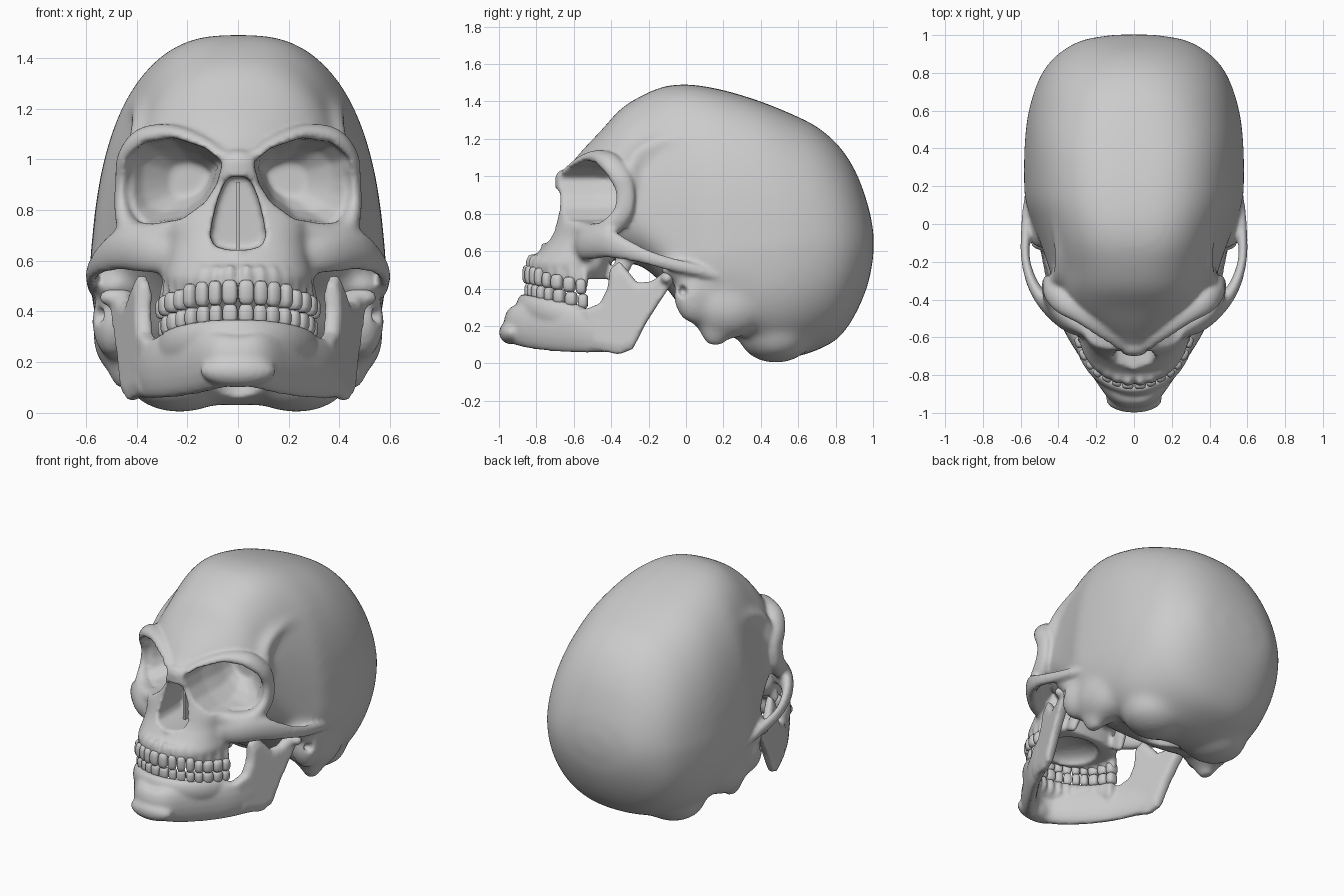
import bpy, bmesh, math
from mathutils import Vector

if "Cube" in bpy.data.objects:
    bpy.data.objects.remove(bpy.data.objects["Cube"])


def spline(rows, n=6):
    """Catmull-Rom through rows of any length."""
    out = []
    for i in range(len(rows) - 1):
        p = [rows[max(0, min(len(rows) - 1, i + k))] for k in (-1, 0, 1, 2)]
        for j in range(n):
            t = j / n
            out.append([0.5 * (2 * b + (c - a) * t + (2 * a - 5 * b + 4 * c - d) * t * t
                               + (3 * b - a - 3 * c + d) * t ** 3) for a, b, c, d in zip(*p)])
    return out + [list(rows[-1])]


def sp(v, e):
    return math.copysign(abs(v) ** e, v)


def loft(bm, rings, mirror=False):
    """Skin closed rings of points, capped at both ends."""
    for s in ((1, -1) if mirror else (1,)):
        vs = [[bm.verts.new((p[0] * s, p[1], p[2])) for p in r] for r in rings]
        n = len(vs[0])
        for a, b in zip(vs, vs[1:]):
            for i in range(n):
                bm.faces.new((a[i], a[(i + 1) % n], b[(i + 1) % n], b[i]))
        bm.faces.new(vs[0])
        bm.faces.new(vs[-1])


def tube(bm, rows, ref=(0, 0, 1), mirror=True):
    """Sweep an ellipse along rows of x, y, z, side radius, radius along ref."""
    rows, rings, ref = spline(rows), [], Vector(ref)
    for i, r in enumerate(rows):
        t = Vector(rows[min(i + 1, len(rows) - 1)][:3]) - Vector(rows[max(i - 1, 0)][:3])
        side = t.cross(ref).normalized()
        up = side.cross(t).normalized()
        rings.append([Vector(r[:3]) + side * r[3] * math.cos(k * math.tau / 16)
                      + up * r[4] * math.sin(k * math.tau / 16) for k in range(16)])
    loft(bm, rings, mirror)


def ball(bm, c, r, rot=0.0, e=1.0, mirror=True, seg=20):
    """Ellipsoid; e below 1 makes it boxier."""
    for s in ((1, -1) if mirror else (1,)):
        for v in bmesh.ops.create_uvsphere(bm, u_segments=seg, v_segments=seg // 2, radius=1)["verts"]:
            x, y, z = (sp(q, e) * k for q, k in zip(v.co, r))
            v.co = (s * (c[0] + x * math.cos(rot) - y * math.sin(rot)),
                    c[1] + x * math.sin(rot) + y * math.cos(rot), c[2] + z)


def finish(bm, name):
    bmesh.ops.recalc_face_normals(bm, faces=bm.faces)
    me = bpy.data.meshes.new(name)
    bm.to_mesh(me)
    bm.free()
    for p in me.polygons:
        p.use_smooth = True
    ob = bpy.data.objects.new(name, me)
    bpy.context.collection.objects.link(ob)
    return ob


def fuse(ob, size, soften=0):
    m = ob.modifiers.new("fuse", "REMESH")
    m.mode, m.voxel_size, m.use_smooth_shade = "VOXEL", size, True
    if soften:
        m = ob.modifiers.new("soften", "SMOOTH")
        m.factor, m.iterations = 0.5, soften


def combine(ob, other, operation):
    m = ob.modifiers.new(operation.lower(), "BOOLEAN")
    m.operation, m.object, m.solver = operation, other, "EXACT"
    other.hide_render = True
    other.display_type = "WIRE"


def arch(a, w=0.292, d=0.33):
    return w * math.sin(a), -0.52 - d * math.cos(a)


def bite(y):
    """Height of the biting plane."""
    return 0.43 - 0.2 * (y + 0.87)


dome, face, jaw, cut = (bmesh.new() for _ in range(4))

# braincase: y, top, bottom, half width, height of widest point, squareness
case = [(1.003, .70, .58, .10, .64, 2.2), (.975, .84, .43, .27, .64, 2.2), (.91, 1.02, .27, .39, .64, 2.2),
        (.82, 1.16, .14, .475, .64, 2.3), (.70, 1.265, .07, .53, .64, 2.5), (.55, 1.34, .03, .567, .63, 2.7),
        (.40, 1.40, .05, .58, .62, 2.9), (.25, 1.448, .14, .583, .60, 2.9), (.12, 1.478, .19, .575, .58, 2.9),
        (0, 1.492, .27, .535, .60, 2.9), (-.12, 1.48, .42, .49, .68, 2.8), (-.24, 1.43, .52, .45, .78, 2.6),
        (-.35, 1.36, .54, .42, .87, 2.4), (-.45, 1.25, .58, .35, .96, 2.3), (-.55, 1.145, .66, .23, .98, 2.2),
        (-.62, 1.065, .78, .14, .97, 2), (-.70, .995, .90, .06, .965, 2)]
rings = []
for y, zt, zb, w, zw, n in spline(case):
    ring = []
    for k in range(56):
        c, s = math.cos(k * math.tau / 56), math.sin(k * math.tau / 56)
        h = sp(s, 2 / n)
        ring.append((w * sp(c, 2 / n) * (1 - .12 * max(h, 0)), y, zw + (zt - zw if s > 0 else zw - zb) * h))
    rings.append(ring)
loft(dome, rings)

# skull base: back bulges, ear processes, jaw socket
ball(dome, (.23, .48, .15), (.22, .20, .15))
ball(dome, (.43, .22, .31), (.145, .22, .18))
ball(dome, (.45, .155, .20), (.065, .09, .12))
ball(dome, (.49, .04, .36), (.09, .11, .15))
ball(dome, (.48, -.03, .50), (.10, .11, .06))
# temple ridge
tube(dome, [(.43, -.31, .95, .04, .04), (.40, -.285, 1.08, .04, .04), (.39, -.20, 1.16, .035, .035),
            (.40, -.05, 1.20, .03, .03), (.43, .15, 1.20, .03, .03)], (1, 0, 0))

# plates behind the palate
tube(face, [(.17, -.30, .60, .03, .05), (.18, -.35, .50, .03, .05), (.19, -.38, .42, .02, .04)], (0, 1, 0))
# upper jaw: z, front, half width
rings = []
for z, f, w in spline([(.45, -.79, .24), (.49, -.82, .275), (.53, -.84, .298), (.60, -.785, .285), (.67, -.735, .275),
                       (.76, -.70, .27), (.85, -.685, .19), (.93, -.69, .11), (1.0, -.69, .06)]):
    ring = []
    for k in range(40):
        c, s = math.cos(k * math.tau / 40), math.sin(k * math.tau / 40)
        ring.append((w * sp(c, .85), -.52 + (.12 if s > 0 else f * -1 - .52) * sp(s, .85), z))
    rings.append(ring)
loft(face, rings)
ball(face, (0, -.74, .65), (.025, .05, .02), mirror=False)
ball(face, (0, -.65, .98), (.085, .052, .06), mirror=False)

# eye socket rim
tube(face, [(.06, -.635, 1.00, .04, .045), (.16, -.55, 1.06, .045, .06), (.27, -.475, 1.10, .04, .06),
            (.375, -.415, 1.08, .045, .065), (.44, -.36, 1.01, .036, .06), (.457, -.325, .92, .028, .055),
            (.457, -.335, .81, .032, .055), (.425, -.405, .725, .045, .06), (.34, -.49, .70, .05, .06),
            (.22, -.565, .725, .05, .05), (.13, -.635, .80, .035, .04)], (0, 1, 0))
# cheekbone and arch
tube(face, [(.22, -.56, .63, .05, .085), (.34, -.525, .635, .05, .085), (.45, -.435, .645, .045, .085),
            (.53, -.33, .61, .032, .06), (.572, -.2, .565, .025, .042), (.575, -.08, .53, .027, .038),
            (.565, .05, .50, .03, .036), (.545, .2, .46, .03, .03)])

# cutters: eye sockets, nose opening, ear holes, palate, spinal opening
eye = [(.455, .92), (.44, 1.01), (.37, 1.07), (.25, 1.085), (.13, 1.045), (.06, .99),
       (.085, .90), (.13, .83), (.22, .765), (.34, .745), (.42, .78), (.45, .85)]
loft(cut, [[(cx + (x - .26) * s, y, .92 + (z - .92) * s) for x, z in eye] for y, s, cx in
           ((-.9, 1, .26), (-.5, 1, .26), (-.39, .95, .265), (-.30, .75, .235), (-.22, .4, .19))], True)
nose = [(.025, .933), (.05, .915), (.078, .85), (.098, .77), (.11, .70), (.095, .658), (.04, .643)]
nose += [(-x, z) for x, z in reversed(nose)]
loft(cut, [[(x, y, z) for x, z in nose] for y in (-.95, -.45)])
ball(cut, (.59, -.02, .385), (.09, .03, .035))
ball(cut, (0, -.62, .45), (.18, .17, .08), mirror=False)
ball(cut, (0, .25, .12), (.11, .14, .14), mirror=False)

# lower jaw: body, chin, tooth ridge
tube(jaw, [(-.08, -.90, .205, .055, .11), (0, -.92, .205, .055, .10), (.08, -.90, .205, .055, .11),
           (.16, -.81, .195, .048, .12), (.25, -.68, .185, .045, .125), (.33, -.55, .175, .043, .12),
           (.385, -.42, .17, .036, .11), (.41, -.33, .19, .025, .08)])
ball(jaw, (0, -.93, .165), (.15, .07, .065), mirror=False)
tube(jaw, [(*arch(a, .29, .348), bite(arch(a)[1]) - .125, .04, .07)
           for a in (math.radians(d) for d in range(-85, 86, 17))], mirror=False)
# lower jaw: upright branch with its two prongs, thinner towards the edge
side = [(-.56, .28), (-.51, .08), (-.36, .047), (-.285, .075), (-.21, .22), (-.14, .33), (-.08, .42), (-.07, .475),
        (-.13, .48), (-.18, .44), (-.26, .43), (-.315, .50), (-.355, .545), (-.405, .51), (-.42, .40), (-.46, .32)]
rings = []
for dx, s in ((-.034, .8), (-.018, 1), (.018, 1), (.034, .8)):
    pts = [(-.32 + (y + .32) * (s + .1 if s < 1 else 1), .28 + (z - .28) * s) for y, z in side]
    rings.append([(.378 + (y + .42) * .32 + (.3 - z) * .08 + dx, y, z) for y, z in pts])
loft(jaw, rings, True)
ball(jaw, (.475, -.10, .455), (.075, .04, .038))

# teeth, one half marched along the arch and mirrored, with root ridges in the bone
upper, lower = bmesh.new(), bmesh.new()
a = 0.0
for i, w in enumerate([.064, .054, .056, .053, .053, .068, .068, .058]):
    step = w / 2 / math.hypot(.292 * math.cos(a), .33 * math.sin(a))
    a += step
    x, y = arch(a)
    rot = math.atan2(.33 * math.sin(a), .292 * math.cos(a))
    d = .027 if i < 3 else .037
    h = .05 if i < 4 else .042
    z = bite(y)
    ball(upper, (x, y, z + h), (w * .49, d, h), rot, .65, seg=14)
    ball(face, (x * .985, y + .018, z + 2 * h), (w * .42, .032, .07), rot, seg=12)
    lx, ly = x * .97, y + .01
    ball(lower, (lx, ly, z - .036), (w * .47, d * .95, .04), rot, .65, seg=14)
    ball(jaw, (lx, ly - .004, z - .115), (w * .4, .036, .06), rot, seg=12)
    a += step
finish(upper, "upper_teeth")
finish(lower, "lower_teeth")

# nose divider, deep in the opening
septum = bmesh.new()
bmesh.ops.create_cube(septum, size=1)
for v in septum.verts:
    v.co = (v.co.x * .016, -.51 + v.co.y * .14, .77 + v.co.z * .28)
septum = finish(septum, "nose_divider")
for p in septum.data.polygons:
    p.use_smooth = False

# soften the braincase, fuse the face onto it, cut the openings
dome = finish(dome, "braincase_form")
fuse(dome, .02, 20)
cutter = finish(cut, "opening_cutter")
skull = finish(face, "skull")
fuse(skull, .014, 3)
combine(skull, dome, "UNION")
combine(skull, cutter, "DIFFERENCE")
fuse(skull, .012, 5)
jaw = finish(jaw, "lower_jaw")
fuse(jaw, .011, 8)
